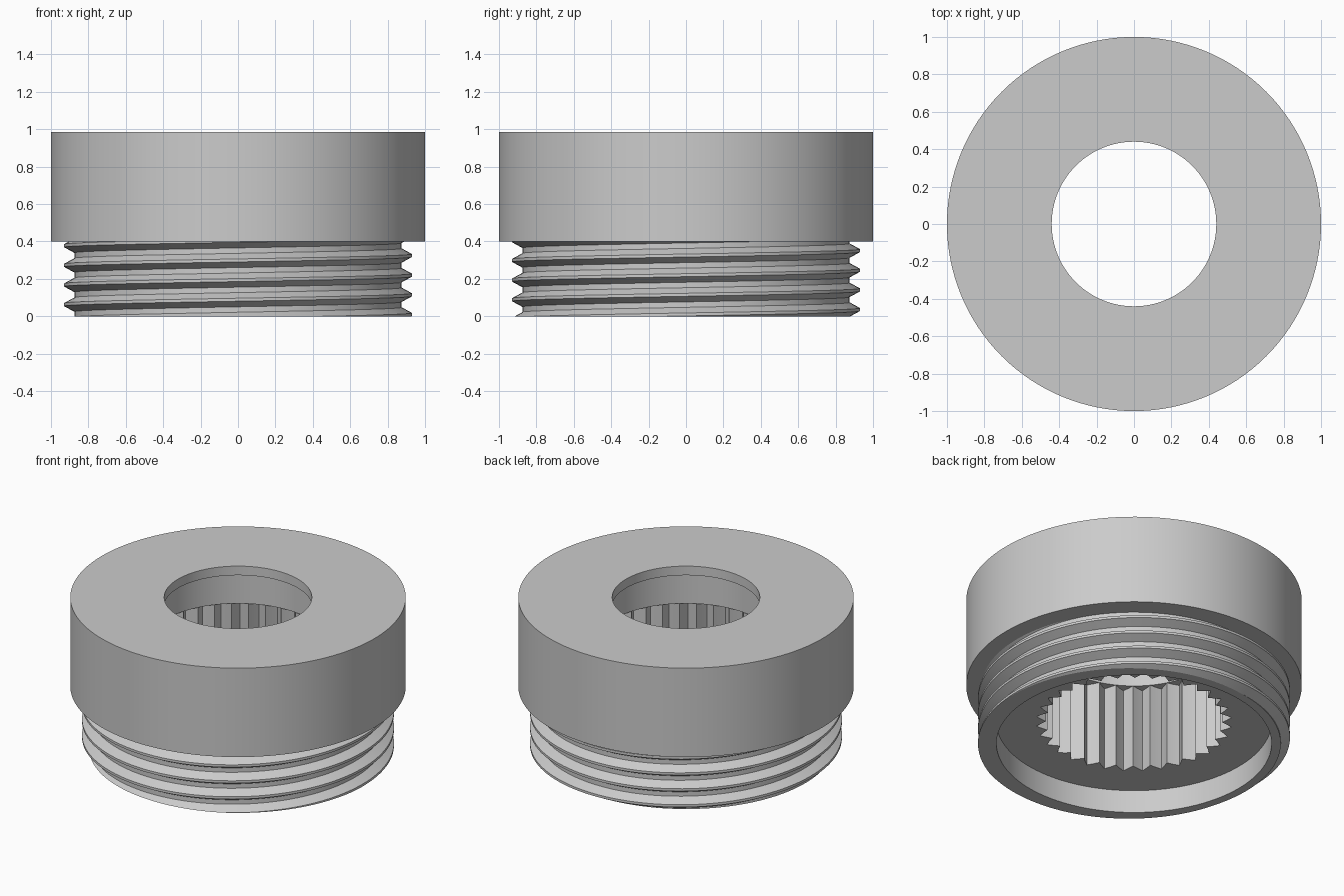
import bpy, bmesh, math

cube = bpy.data.objects.get("Cube")
if cube:
    bpy.data.objects.remove(cube, do_unlink=True)

TEETH = 32
SEGS = TEETH * 4
HEIGHT, STEP = 0.985, 0.4
PITCH, ROOT, CREST = 0.105, 0.875, 0.93
BORE = 0.82

grey = bpy.data.materials.new("plain grey")
grey.use_nodes = True
grey.diffuse_color = (0.6, 0.6, 0.6, 1)
grey.node_tree.nodes["Principled BSDF"].inputs["Base Color"].default_value = (0.6, 0.6, 0.6, 1)


def skin(name, columns, shift=0):
    """Join columns of points around the axis; shift is the row offset at the seam."""
    bm = bmesh.new()
    grid = [[bm.verts.new(p) for p in col] for col in columns]
    rows = len(grid[0])
    for i, col in enumerate(grid):
        last = i == len(grid) - 1
        nxt, s = (grid[0], shift) if last else (grid[i + 1], 0)
        for j in range(rows - 1):
            a, b = min(j + s, rows - 1), min(j + 1 + s, rows - 1)
            if a != b:
                bm.faces.new((col[j], nxt[a], nxt[b], col[j + 1]))
    bmesh.ops.remove_doubles(bm, verts=bm.verts[:], dist=1e-5)
    bmesh.ops.dissolve_degenerate(bm, edges=bm.edges[:], dist=1e-5)
    mesh = bpy.data.meshes.new(name)
    bm.to_mesh(mesh)
    bm.free()
    mesh.materials.append(grey)
    obj = bpy.data.objects.new(name, mesh)
    bpy.context.collection.objects.link(obj)
    bpy.ops.object.select_all(action='DESELECT')
    obj.select_set(True)
    bpy.context.view_layer.objects.active = obj
    bpy.ops.object.shade_smooth_by_angle(angle=math.radians(25))
    return obj


def polar(r, angle, z):
    return (r * math.cos(angle), r * math.sin(angle), z)


angles = [2 * math.pi * i / SEGS for i in range(SEGS)]

# Collar and stepped bore: one turned profile with a serrated section
TOOTH = (0.585, 0.555, 0.525, 0.555)
SERRATED = None
profile = [
    (0.86, STEP), (1, STEP), (1, HEIGHT),           # outer collar
    (0.44, HEIGHT), (0.44, 0.925),                  # top lip
    (0.524, 0.925), (0.524, 0.70),                  # smooth bore
    (SERRATED, 0.70), (SERRATED, 0.15),             # inner teeth
    (BORE, 0.15), (BORE, 0),                        # lower recess
]
skin("collar_and_bore", [
    [polar(TOOTH[i % 4] if r is SERRATED else r, a, z) for r, z in profile]
    for i, a in enumerate(angles)])


# Threaded sleeve: helical rows trimmed flat at both ends
def thread_radius(angle, z):
    d = (z - 0.01) / PITCH - angle / (2 * math.pi)
    d = abs(d - round(d)) * PITCH
    return ROOT + (CREST - ROOT) * max(0, min(1, (0.038 - d) / 0.03))


columns = []
for a in angles:
    col = [polar(BORE, a, 0)]                       # inner edge of the bottom rim
    col.append(polar(thread_radius(a, 0), a, 0))
    for turn in range(-2, 6):
        for offset in (-0.038, -0.008, 0.008, 0.038):
            z = 0.01 + PITCH * (turn + a / (2 * math.pi)) + offset
            z = max(0, min(STEP, z))
            col.append(polar(thread_radius(a, z), a, z))
    columns.append(col)

# The rim closes level, while the helix climbs one turn at the seam
rim = [col[:2] for col in columns]
skin("bottom_rim", rim)
skin("threaded_sleeve", [col[2:] for col in columns], shift=4)
